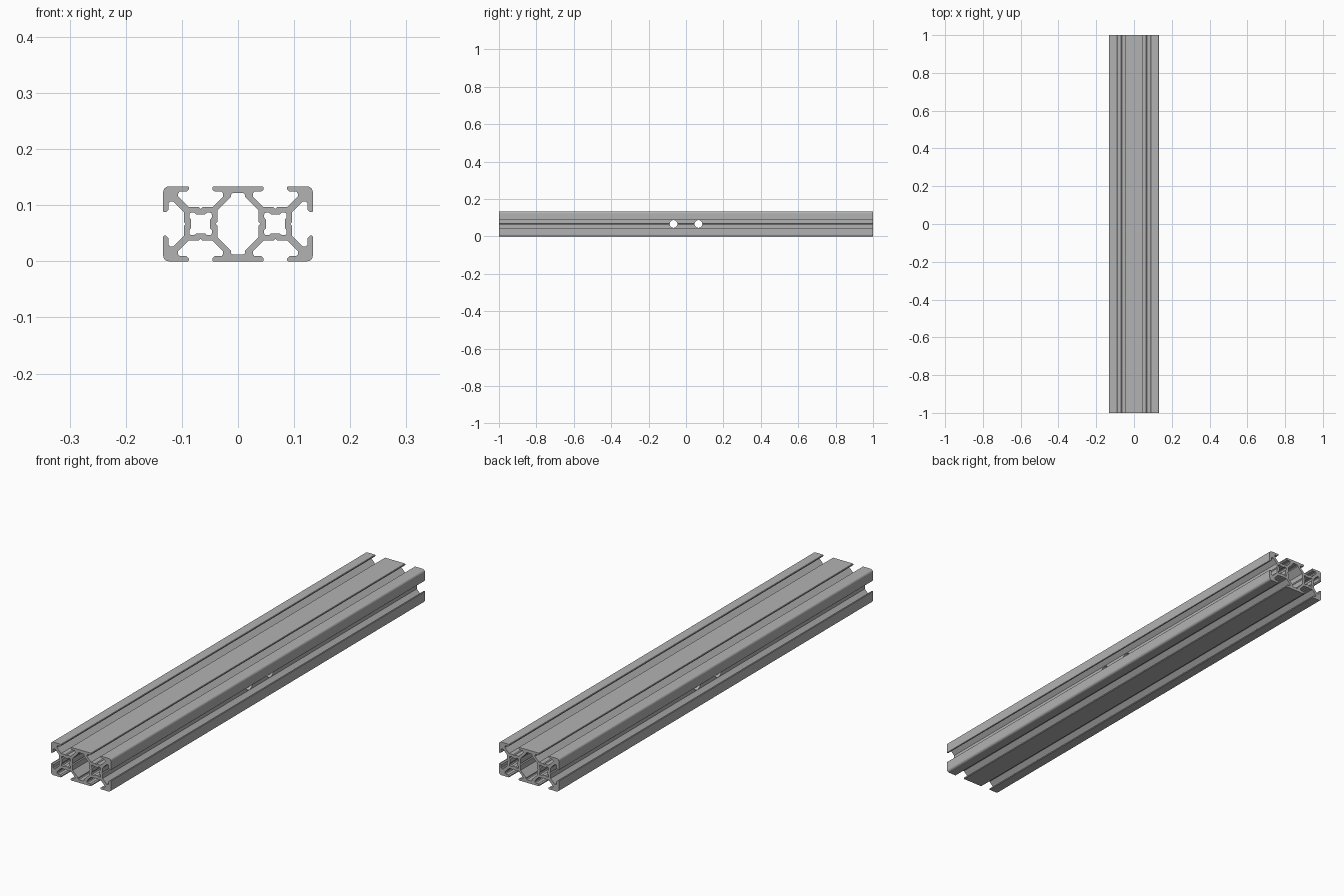
import bpy, bmesh, math
from mathutils import Matrix

if "Cube" in bpy.data.objects:
    bpy.data.objects.remove(bpy.data.objects["Cube"], do_unlink=True)

MM = 2 / 300      # one profile unit in scene units
HALF = 10         # half height of the section; also the offset of each core

aluminium = bpy.data.materials.new("aluminium_grey")
aluminium.use_nodes = True
grey = (0.45, 0.45, 0.45, 1)
aluminium.diffuse_color = grey
aluminium.node_tree.nodes["Principled BSDF"].inputs["Base Color"].default_value = grey


def mirrored(half):
    """Path through the mirror image of half, then half itself, across x = 0."""
    return [(-x, y) for x, y in reversed(half) if x > 0] + half


def turned(path, quarter):
    """Turn a path clockwise by quarter turns."""
    for _ in range(quarter):
        path = [(y, -x) for x, y in path]
    return path


def moved(path, dx):
    return [(x + dx, y) for x, y in path]


# Half of a T slot, from the groove in the core out to the lip
slot_half = [(0, 4.0), (0.5, 4.5), (3.2, 4.5), (6.0, 7.3), (6.0, 8.1), (5.6, 8.6),
             (3.8, 8.6), (3.15, 9.2), (3.15, 9.8), (3.35, HALF)]
slot = mirrored(slot_half)

# Rounded outer corner
radius = 1.5
corner = [(HALF - radius + radius * math.sin(a), HALF - radius + radius * math.cos(a))
          for a in [i * math.pi / 12 for i in range(7)]]

# Outer boundary: right half, then the same turned half way round
right_half = moved(slot + corner + turned(slot, 1) + turned(corner, 1) + turned(slot, 2), HALF)
outline = right_half + turned(right_half, 2)

# Central chamber between the two cores
chamber_quarter = [(1.4, 8.2), (1.9, 7.8), (1.9, 7.2), (5.5, 3.6), (5.5, 0.5), (6.0, 0)]
chamber_right = chamber_quarter + [(x, -y) for x, y in reversed(chamber_quarter[:-1])]
chamber = chamber_right + turned(chamber_right, 2)

# Lobed screw channel in each core
side = mirrored([(1.1, 2.5), (1.7, 3.0), (2.5, 3.0), (2.85, 2.85)])
channel = [p for q in range(4) for p in turned(side[:-1], q)]

# Fill the section as a flat curve with holes and extrude it along the length
curve = bpy.data.curves.new("section", "CURVE")
curve.dimensions = "2D"
curve.fill_mode = "BOTH"
curve.extrude = 1
for path in (outline, chamber, moved(channel, -HALF), moved(channel, HALF)):
    spline = curve.splines.new("POLY")
    spline.points.add(len(path) - 1)
    for point, (x, y) in zip(spline.points, path):
        point.co = (x * MM, y * MM, 0, 1)
    spline.use_cyclic_u = True
section = bpy.data.objects.new("section", curve)
bpy.context.collection.objects.link(section)
bpy.context.view_layer.update()
graph = bpy.context.evaluated_depsgraph_get()
mesh = bpy.data.meshes.new_from_object(section.evaluated_get(graph))
bpy.data.objects.remove(section, do_unlink=True)

# Lay the bar along y and weld the caps to the walls
bm = bmesh.new()
bm.from_mesh(mesh)
bmesh.ops.remove_doubles(bm, verts=bm.verts, dist=1e-5)
bmesh.ops.transform(bm, verts=bm.verts, matrix=Matrix.Translation((0, 0, HALF * MM))
                    @ Matrix.Rotation(math.pi / 2, 4, "X"))
bmesh.ops.recalc_face_normals(bm, faces=bm.faces)
for face in bm.faces:
    face.smooth = False
bm.to_mesh(mesh)
bm.free()
mesh.name = "slotted_bar"
mesh.materials.clear()
mesh.materials.append(aluminium)
bar = bpy.data.objects.new("slotted_bar", mesh)
bpy.context.collection.objects.link(bar)

# Two cross holes drilled through the cores
for name, y in (("front_hole_cutter", -HALF * MM), ("back_hole_cutter", HALF * MM)):
    bpy.ops.mesh.primitive_cylinder_add(vertices=32, radius=0.0205, depth=0.4,
                                        location=(0, y, HALF * MM),
                                        rotation=(0, math.pi / 2, 0))
    cutter = bpy.context.object
    cutter.name = name
    cutter.data.materials.append(aluminium)
    cutter.hide_render = True
    drill = bar.modifiers.new(name, "BOOLEAN")
    drill.operation = "DIFFERENCE"
    drill.solver = "EXACT"
    drill.object = cutter
    bpy.context.view_layer.objects.active = bar
    bpy.ops.object.modifier_apply(modifier=drill.name)
    bpy.data.objects.remove(cutter, do_unlink=True)
